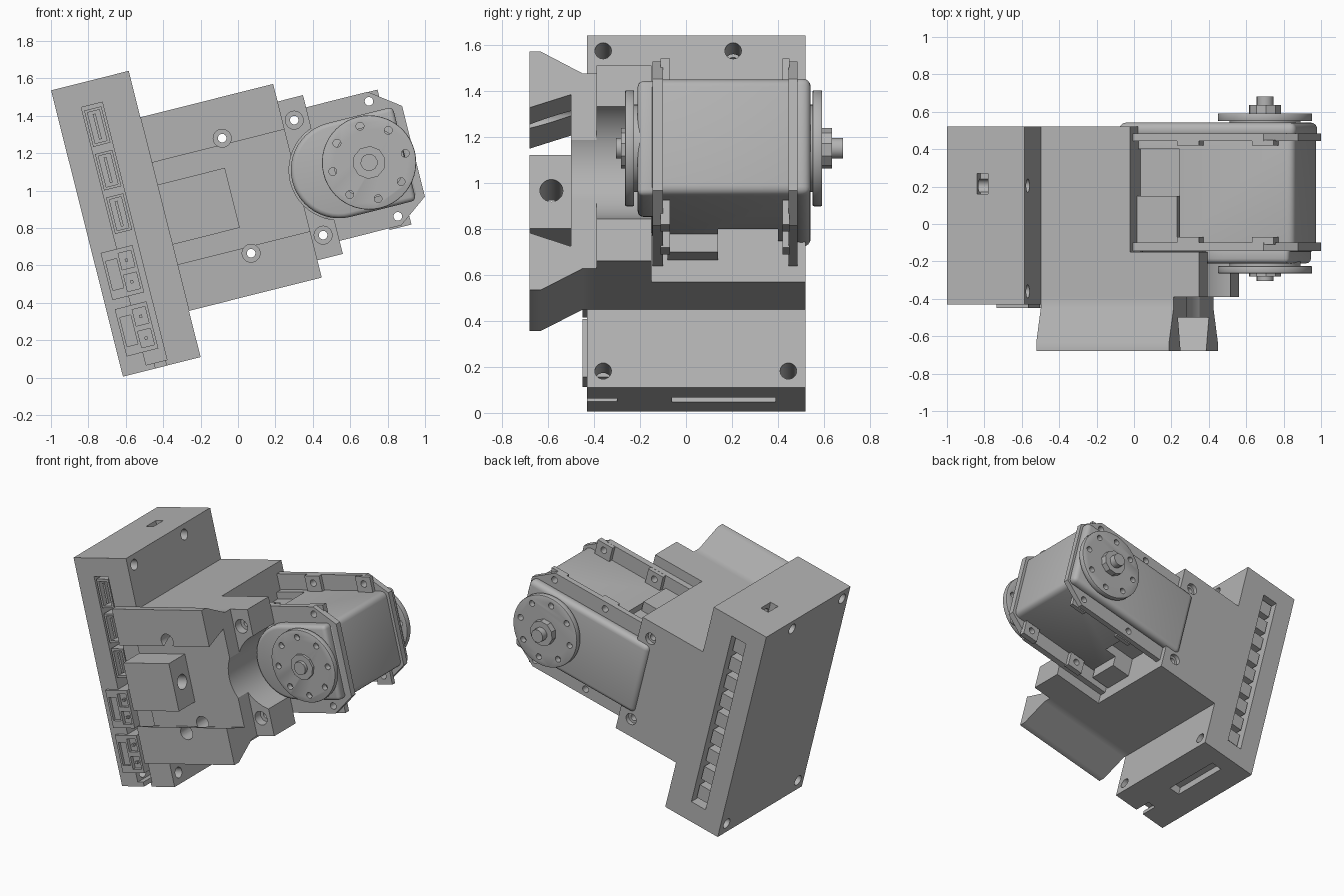
import bpy, bmesh, math
from mathutils import Matrix

cube = bpy.data.objects.get("Cube")
if cube:
    bpy.data.objects.remove(cube, do_unlink=True)

grey = bpy.data.materials.new("plain grey")
grey.use_nodes = True
grey.diffuse_color = (0.45, 0.45, 0.45, 1)
grey.node_tree.nodes["Principled BSDF"].inputs["Base Color"].default_value = grey.diffuse_color

# Everything is built upright as (u, y, v), then tilted at the end
TILT = Matrix.Translation((-0.615, 0, 0.005)) @ Matrix.Rotation(math.radians(-14.1), 4, 'Y')
MID = 0.79      # symmetry height
AXIS = 1.555    # horn axis
parts = []


def prism(name, pts, a, b, axis='y'):
    """Extrude (u, v) points along y, or (y, v) points along u."""
    bm = bmesh.new()
    place = (lambda p, t: (p[0], t, p[1])) if axis == 'y' else (lambda p, t: (t, p[0], p[1]))
    lo = [bm.verts.new(place(p, a)) for p in pts]
    hi = [bm.verts.new(place(p, b)) for p in pts]
    bm.faces.new(lo)
    bm.faces.new(hi)
    n = len(pts)
    for i in range(n):
        j = (i + 1) % n
        bm.faces.new((lo[i], lo[j], hi[j], hi[i]))
    bmesh.ops.recalc_face_normals(bm, faces=bm.faces)
    mesh = bpy.data.meshes.new(name)
    bm.to_mesh(mesh)
    bm.free()
    mesh.materials.append(grey)
    ob = bpy.data.objects.new(name, mesh)
    bpy.context.collection.objects.link(ob)
    parts.append(ob)
    return ob


def box(name, u0, u1, y0, y1, v0, v1):
    return prism(name, [(u0, v0), (u1, v0), (u1, v1), (u0, v1)], y0, y1)


def arc(c0, c1, r, n, start=0.0, sweep=2 * math.pi):
    return [(c0 + r * math.cos(start + sweep * i / n), c1 + r * math.sin(start + sweep * i / n))
            for i in range(n)]


def cyl(name, c0, c1, r, a, b, axis='y', n=24):
    return prism(name, arc(c0, c1, r, n), a, b, axis)


def stadium(name, r, end, y0, y1):
    left = arc(1.39, MID, r, 24, math.pi / 2, math.pi) + [(1.39, MID - r)]
    return prism(name, left + [(end, MID - r), (end, MID + r)], y0, y1)


def apply_mod(ob, kind, **settings):
    mod = ob.modifiers.new("mod", kind)
    for k, v in settings.items():
        setattr(mod, k, v)
    bpy.context.view_layer.objects.active = ob
    bpy.ops.object.modifier_apply(modifier=mod.name)


def cut(ob, *cutters):
    for c in cutters:
        apply_mod(ob, 'BOOLEAN', object=c, operation='DIFFERENCE', solver='EXACT')
        parts.remove(c)
        bpy.data.objects.remove(c, do_unlink=True)


def bevel(ob, width, segments=4):
    apply_mod(ob, 'BEVEL', width=width, segments=segments, limit_method='ANGLE')


# Electronics enclosure with side slots, end slots and corner screw holes
case = box("enclosure", 0, 0.428, -0.43, 0.52, 0, 1.578)
cut(case,
    box("c", 0.135, 0.25, -0.5, -0.2, 0.03, 1.45),
    box("c", 0.135, 0.25, 0.32, 0.6, 0.14, 1.45),
    box("c", 0.165, 0.225, 0.16, 0.27, 1.5, 1.7),
    box("c", 0.17, 0.25, -0.06, 0.39, -0.1, 0.06),
    box("c", 0.18, 0.24, -0.5, -0.3, -0.1, 0.1))
for y, v in [(-0.36, 1.51), (0.205, 1.51), (-0.36, 0.075), (0.445, 0.075)]:
    cut(case, cyl("c", y, v, 0.036, -0.1, 0.6, 'u'))

# Sockets in the front slot: three upright ones and two larger plugs
for i, v in enumerate((0.85, 1.09, 1.33)):
    s = box(f"tall_socket_{i}", 0.145, 0.24, -0.425, -0.19, v - 0.1, v + 0.1)
    cut(s, box("c", 0.16, 0.225, -0.5, -0.33, v - 0.085, v + 0.085))
    box(f"tall_socket_tongue_{i}", 0.185, 0.2, -0.42, -0.3, v - 0.07, v + 0.07)
for i, v in enumerate((0.23, 0.54)):
    p = box(f"plug_socket_{i}", 0.045, 0.22, -0.45, -0.19, v - 0.13, v + 0.13)
    cut(p, box("c", 0.06, 0.12, -0.5, -0.425, v - 0.08, v + 0.08))
    for s in (-1, 1):
        cut(p, box("c", 0.135, 0.205, -0.5, -0.425, v + s * 0.06 - 0.045, v + s * 0.06 + 0.045))
        box(f"pin_{i}_{s}", 0.162, 0.178, -0.445, -0.4, v + s * 0.06 - 0.008, v + s * 0.06 + 0.008)
for i in range(9):
    v = 0.22 + i * 0.145
    box(f"rear_socket_{i}", 0.15, 0.235, 0.3, 0.49, v - 0.05, v + 0.05)

# Mount: core block, lug plate and flared front plate
LO, HI = 0.35, 1.225
core = box("mount_core", 0.428, 0.92, -0.15, 0.52, LO, HI)
lugs = box("lug_plate", 0.428, 1.30, -0.39, -0.15, LO, HI)
wing = prism("flared_plate", [(-0.68, 0.255), (-0.63, 0.255), (-0.45, LO), (-0.39, LO),
                              (-0.39, HI), (-0.45, HI), (-0.63, 1.322), (-0.68, 1.322)],
             0.428, 1.16, 'u')
for ob in (lugs, wing):
    cut(ob, stadium("c", 0.268, 1.6, -0.8, -0.1))
# Dovetail channel along the flared plate, with a drilled stop block
cut(wing, prism("c", [(-0.7, 0.517), (-0.7, 1.065), (-0.5, 1.13), (-0.5, 0.45)], 0.3, 1.3, 'u'))
stop = box("stop_block", 0.428, 0.80, -0.68, -0.49, 0.62, 0.95)
cut(stop, cyl("c", -0.585, MID, 0.05, 0.3, 0.9, 'u'))
for s in (-1, 1):
    v = MID + s * 0.317
    for u in (0.825, 1.222):
        for ob in (core, lugs, wing):
            if ob is core and u > 1:
                continue
            cut(ob, cyl("c", u, v, 0.023, -0.8, 0.6))
        cut(wing, cyl("c", u, v, 0.048, -0.8, -0.3))
        cut(lugs, cyl("c", u, v, 0.048, -0.8, -0.33))
    cut(core, cyl("c", 0.825, v, 0.04, 0.49, 0.6))

# Servo body: middle, back cover and rounded gear cover
body = box("servo_body", 0.9, 1.78, -0.15, 0.5, 0.53, 1.05)
bevel(body, 0.04)
cut(body, box("c", 0.8, 1.15, -0.1, 0.4, 1.0, 1.2), box("c", 0.8, 1.15, 0.14, 0.4, 0.4, 0.6))
back = box("servo_back_cover", 0.81, 1.785, 0.46, 0.542, 0.528, 1.052)
bevel(back, 0.035)
gear = stadium("servo_gear_cover", 0.258, 1.75, -0.21, -0.12)
bevel(gear, 0.025, 3)
box("upper_connector", 0.92, 1.14, -0.1, 0.15, 0.98, 1.07)
box("lower_connector", 0.92, 1.06, -0.08, 0.14, 0.45, 0.56)

# Two chamfered flanges with screw bosses
outline = [(0.92, MID - 0.368), (1.64, MID - 0.368), (1.8, MID - 0.25),
           (1.8, MID + 0.25), (1.64, MID + 0.368), (0.92, MID + 0.368)]
for name, y0, y1, b0, b1 in [("front", -0.145, -0.1, -0.11, -0.07),
                             ("back", 0.445, 0.485, 0.42, 0.45)]:
    flange = prism(name + "_flange", outline, y0, y1)
    for s in (-1, 1):
        v = MID + s * 0.317
        for u in (1.222, 1.634):
            boss = box(f"{name}_boss_{u}_{s}", u - 0.06, u + 0.06, b0, b1, v - 0.06, v + 0.05)
            cut(boss, cyl("c", u, v, 0.023, -0.8, 0.8))
            cut(flange, cyl("c", u, v, 0.023, -0.8, 0.8))


# Output horns on both faces: neck, drilled disc, faceted hub and screw tip
def horn(name, base, y0, y1, hub, tip):
    cyl(name + "_neck", AXIS, MID, 0.19, base, y0, n=40)
    disc = cyl(name + "_disc", AXIS, MID, 0.252, y0, y1, n=48)
    bevel(disc, 0.006, 2)
    for c0, c1 in arc(AXIS, MID, 0.2, 8):
        cut(disc, cyl("c", c0, c1, 0.021, -0.8, 0.8, n=16))
    cyl(name + "_hub", AXIS, MID, 0.088, y1, hub, n=10)
    cyl(name + "_tip", AXIS, MID, 0.046, hub, tip, n=12)


horn("front_horn", -0.2, -0.225, -0.265, -0.282, -0.305)
horn("back_horn", 0.53, 0.55, 0.592, 0.635, 0.682)

# Tilt everything and keep curved faces smooth
bpy.ops.object.select_all(action='DESELECT')
for ob in parts:
    ob.matrix_world = TILT
    ob.select_set(True)
bpy.context.view_layer.objects.active = parts[0]
bpy.ops.object.shade_smooth_by_angle(angle=math.radians(32))
